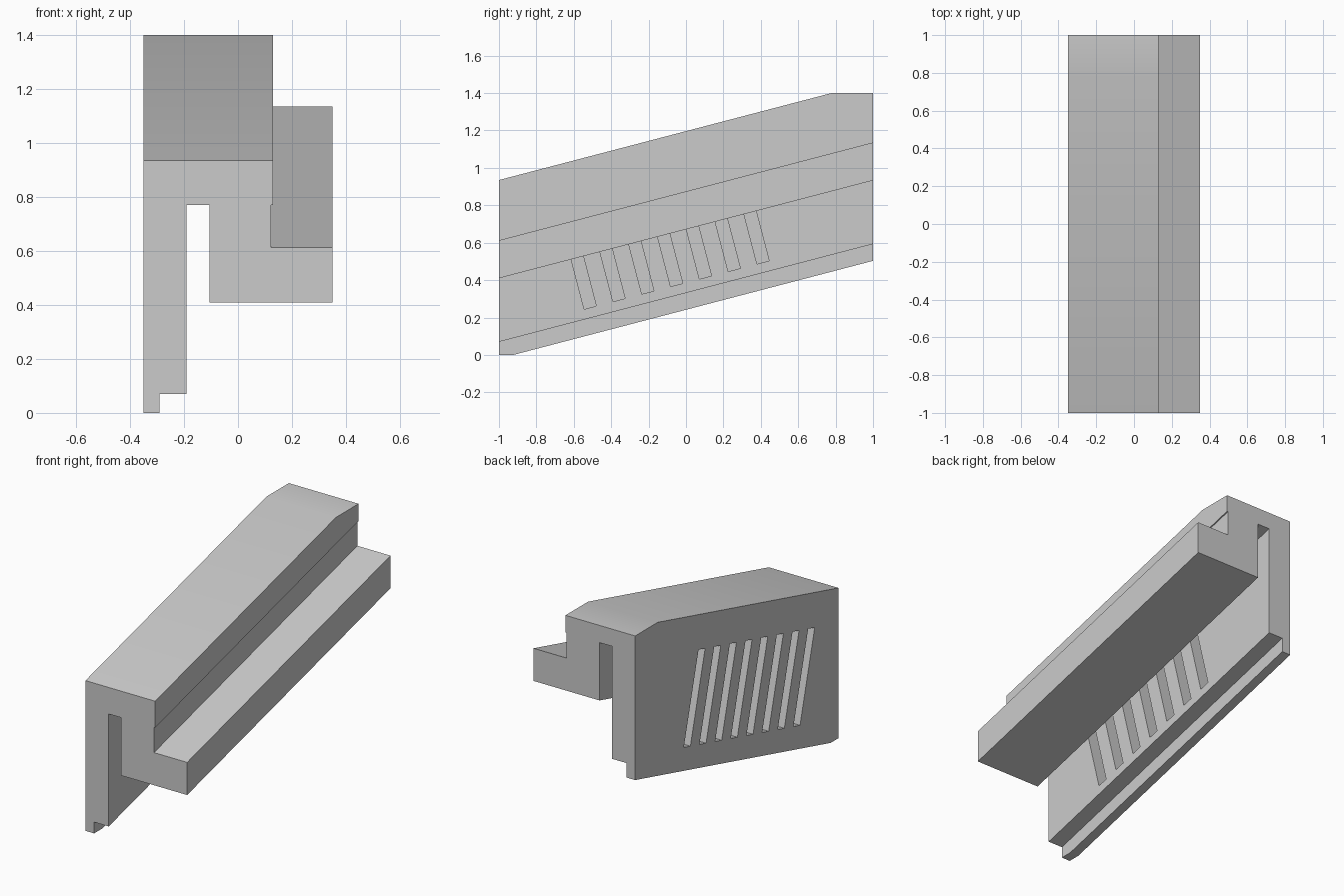
import bpy, bmesh, math
from mathutils import Matrix, Vector

if "Cube" in bpy.data.objects:
    bpy.data.objects.remove(bpy.data.objects["Cube"], do_unlink=True)

SLOPE = 0.2615               # rise of the rail per unit of y
ANGLE = math.atan(SLOPE)
TOP = 1.4                    # height of the level cut at the back

grey = bpy.data.materials.new("plain grey")
grey.use_nodes = True
grey.diffuse_color = (0.6, 0.6, 0.6, 1)
grey.node_tree.nodes["Principled BSDF"].inputs["Base Color"].default_value = (0.6, 0.6, 0.6, 1)


def to_object(bm, name):
    bmesh.ops.recalc_face_normals(bm, faces=bm.faces)
    mesh = bpy.data.meshes.new(name)
    bm.to_mesh(mesh)
    bm.free()
    mesh.materials.append(grey)
    obj = bpy.data.objects.new(name, mesh)
    bpy.context.collection.objects.link(obj)
    return obj


def trim(bm, z, up):
    # Cut away everything past a level plane and close the opening
    cut = bmesh.ops.bisect_plane(
        bm, geom=bm.verts[:] + bm.edges[:] + bm.faces[:], dist=1e-5,
        plane_co=(0, 0, z), plane_no=(0, 0, up), clear_outer=True)
    edges = [e for e in cut["geom_cut"] if isinstance(e, bmesh.types.BMEdge)]
    bmesh.ops.edgenet_fill(bm, edges=edges)


# Rail: cross-section (x, z) at the front end, swept up the slope
profile = [(-0.35, -0.02), (-0.29, -0.02), (-0.29, 0.07), (-0.19, 0.07),
           (-0.19, 0.77), (-0.105, 0.77), (-0.105, 0.41), (0.35, 0.41),
           (0.35, 0.613), (0.122, 0.613), (0.122, 0.77), (0.13, 0.77),
           (0.13, 0.935), (-0.35, 0.935)]
bm = bmesh.new()
face = bm.faces.new([bm.verts.new((x, -1, z)) for x, z in profile])
swept = bmesh.ops.extrude_face_region(bm, geom=[face], use_keep_orig=True)
bmesh.ops.translate(bm, vec=(0, 2, 2 * SLOPE),
                    verts=[v for v in swept["geom"] if isinstance(v, bmesh.types.BMVert)])
bmesh.ops.recalc_face_normals(bm, faces=bm.faces)
trim(bm, 0, -1)
trim(bm, TOP, 1)
rail = to_object(bm, "sloped_rail")

# Vent grooves: two staggered rows, on the outer and inner faces of the thin wall
PITCH, WIDTH, LENGTH, DEPTH = 0.154, 0.067, 0.572, 0.075
bm = bmesh.new()
for wall_x, count in ((-0.35, 8), (-0.19, 7)):
    for i in range(count):
        y = -0.05 + (i - (count - 1) / 2) * PITCH
        foot = Vector((wall_x, y, 0.387 + SLOPE * y))
        bmesh.ops.create_cube(
            bm, size=1,
            matrix=Matrix.Translation(foot) @ Matrix.Rotation(ANGLE, 4, "X")
            @ Matrix.Translation((0, 0, LENGTH / 2))
            @ Matrix.Diagonal((2 * DEPTH, WIDTH, LENGTH, 1)))
cutter = to_object(bm, "vent_cutter")
cutter.hide_render = True

mod = rail.modifiers.new("vent grooves", "BOOLEAN")
mod.operation, mod.solver, mod.object = "DIFFERENCE", "EXACT", cutter
bpy.ops.object.select_all(action="DESELECT")
rail.select_set(True)
bpy.context.view_layer.objects.active = rail
bpy.ops.object.modifier_apply(modifier=mod.name)
bpy.data.objects.remove(cutter, do_unlink=True)

bpy.ops.object.shade_smooth_by_angle(angle=math.radians(30))
